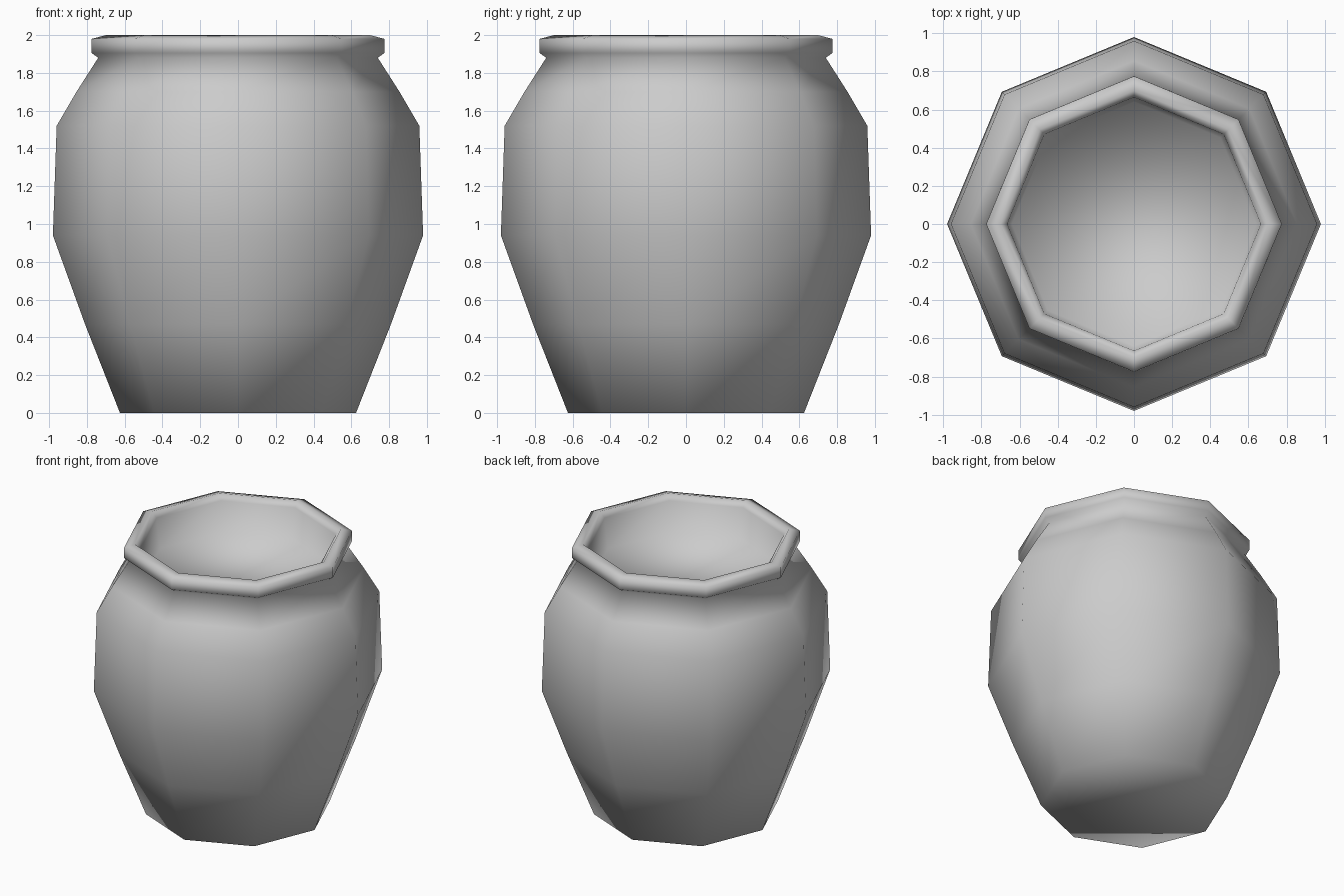
import bpy
import bmesh
import math

cube = bpy.data.objects.get("Cube")
if cube:
    bpy.data.objects.remove(cube, do_unlink=True)

SIDES = 8

# Plain grey clay
clay = bpy.data.materials.new("grey_clay")
clay.use_nodes = True
colour = (0.6, 0.6, 0.6, 1)
clay.diffuse_color = colour
clay.node_tree.nodes["Principled BSDF"].inputs["Base Color"].default_value = colour


def lathe(name, profile):
    """Turn a (radius, height) profile into a faceted vessel with capped ends."""
    bm = bmesh.new()
    rings = []
    for r, z in profile:
        angles = [2 * math.pi * i / SIDES for i in range(SIDES)]
        rings.append([bm.verts.new((r * math.cos(a), r * math.sin(a), z)) for a in angles])
    for low, high in zip(rings, rings[1:]):
        for i in range(SIDES):
            j = (i + 1) % SIDES
            bm.faces.new((low[i], low[j], high[j], high[i]))
    bm.faces.new(rings[0][::-1])
    bm.faces.new(rings[-1])
    mesh = bpy.data.meshes.new(name)
    bm.to_mesh(mesh)
    bm.free()
    mesh.materials.append(clay)
    obj = bpy.data.objects.new(name, mesh)
    bpy.context.collection.objects.link(obj)
    bpy.ops.object.select_all(action="DESELECT")
    obj.select_set(True)
    bpy.context.view_layer.objects.active = obj
    bpy.ops.object.shade_smooth_by_angle(angle=math.radians(85))
    return obj


# Outer wall, shoulder, neck, rolled rim, then inner wall down to the inner floor
lathe("pot", [
    (0.625, 0.0), (0.81, 0.47), (0.98, 0.94), (0.96, 1.52),
    (0.855, 1.70), (0.74, 1.88),
    (0.775, 1.905), (0.775, 1.98), (0.70, 2.0),
    (0.665, 1.96), (0.64, 1.74),
])
